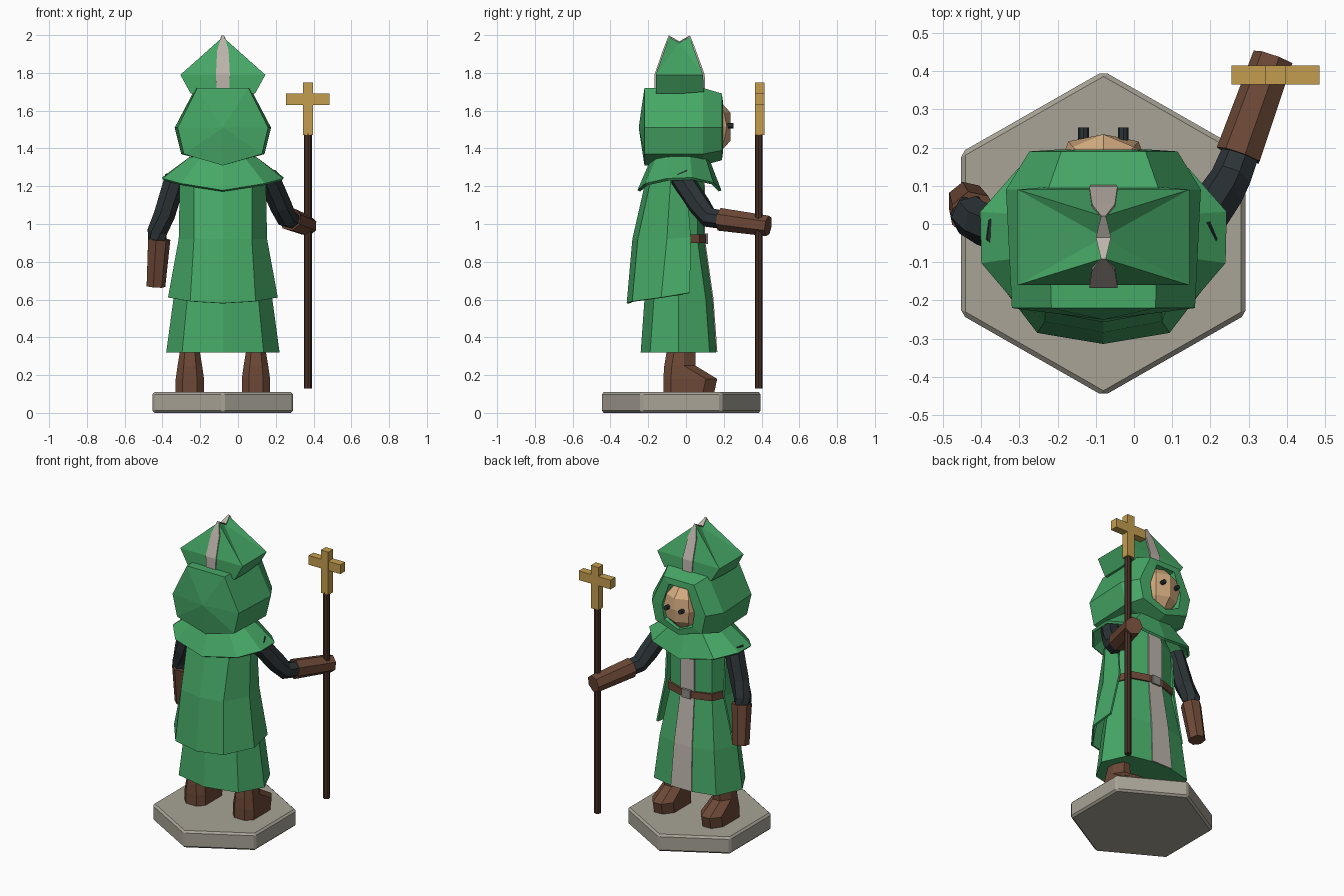
import bpy, bmesh
from math import cos, sin, pi
from mathutils import Vector

cube = bpy.data.objects.get("Cube")
if cube:
    bpy.data.objects.remove(cube)

CX = -0.08  # body axis


def material(name, rgb):
    lin = [((c / 255 + 0.055) / 1.055) ** 2.4 for c in rgb] + [1]
    m = bpy.data.materials.new(name)
    m.use_nodes = True
    m.diffuse_color = lin
    m.node_tree.nodes["Principled BSDF"].inputs["Base Color"].default_value = lin
    return m


green = material("green cloth", (70, 168, 102))
white = material("pale trim", (188, 180, 171))
stone = material("stone", (168, 163, 150))
leather = material("leather", (108, 72, 54))
wood = material("dark wood", (72, 48, 39))
charcoal = material("charcoal", (44, 52, 55))
gold = material("gold", (196, 158, 78))
skin = material("skin", (212, 172, 128))
steel = material("steel", (140, 138, 132))


def finish(name, bm, mat, thick=0, bevel=0):
    bmesh.ops.recalc_face_normals(bm, faces=bm.faces)
    mesh = bpy.data.meshes.new(name)
    bm.to_mesh(mesh)
    bm.free()
    mesh.materials.append(mat)
    ob = bpy.data.objects.new(name, mesh)
    bpy.context.collection.objects.link(ob)
    if thick:
        mod = ob.modifiers.new("thickness", "SOLIDIFY")
        mod.thickness, mod.offset = thick, 0
    if bevel:
        mod = ob.modifiers.new("bevel", "BEVEL")
        mod.width, mod.segments = bevel, 1
    return ob


def loft(name, rings, mat, closed=True, caps=True, **kw):
    """Skin a list of equal-length point rings."""
    bm = bmesh.new()
    rows = [[bm.verts.new(p) for p in r] for r in rings]
    n = len(rows[0])
    for a, b in zip(rows, rows[1:]):
        for i in range(n if closed else n - 1):
            j = (i + 1) % n
            bm.faces.new((a[i], a[j], b[j], b[i]))
    if closed and caps:
        bm.faces.new(rows[0])
        bm.faces.new(rows[-1])
    return finish(name, bm, mat, **kw)


def mirror(half):
    """Complete a half outline that runs from the front to the back."""
    other = [(2 * CX - p[0], *p[1:]) for p in half if abs(p[0] - CX) > 1e-4]
    return half + other[::-1]


def limb(name, pts, radii, mat, sides=7):
    pts = [Vector(p) for p in pts]
    rings = []
    for i, p in enumerate(pts):
        d = pts[min(i + 1, len(pts) - 1)] - pts[max(i - 1, 0)]
        q = d.to_track_quat("Z", "Y")
        rings.append([p + q @ Vector((cos(2 * pi * k / sides), sin(2 * pi * k / sides), 0)) * radii[i]
                      for k in range(sides)])
    return loft(name, rings, mat)


def box(name, loc, size, mat):
    bm = bmesh.new()
    bmesh.ops.create_cube(bm, size=1)
    for v in bm.verts:
        v.co = Vector(loc) + v.co * Vector(size)
    return finish(name, bm, mat)


def ribbon(name, path, mat):
    """Thin strip from (half width, y, z) stations."""
    return loft(name, [[(CX - w, y, z), (CX + w, y, z)] for w, y, z in path], mat,
                closed=False, thick=0.008)


# Hexagonal plinth
hexagon = [(CX + 0.43 * sin(k * pi / 3), -0.025 + 0.425 * cos(k * pi / 3)) for k in range(6)]
loft("plinth", [[(x, y, z) for x, y in hexagon] for z in (0, 0.11)], stone, bevel=0.012)


# Boots
def boot(name, x):
    rings = []
    for z, w, back, toe in ((0.11, .075, -.12, .15), (0.18, .075, -.12, .165),
                            (0.25, .065, -.115, .05), (0.34, .05, -.10, .05)):
        half = [(.4, toe), (1, toe - .06), (1, back + .04), (.5, back)]
        rings.append([(x + w * a, y, z) for a, y in half] + [(x - w * a, y, z) for a, y in half[::-1]])
    loft(name, rings, leather)


boot("boot_a", CX - 0.175)
boot("boot_b", CX + 0.175)


# Robe with a nearly flat front, pale centre strip and belt
def robe_ring(z, w, front, back, grow=0):
    mid = (front + back) / 2
    w, front, back = w + grow, front + grow, back - grow
    return mirror([(CX + w * .25, front, z), (CX + w * .75, front - .035, z), (CX + w, mid, z),
                   (CX + w * .72, back + .05, z), (CX, back, z)])


loft("robe", [robe_ring(0.32, .30, .16, -.24), robe_ring(0.60, .262, .14, -.22),
              robe_ring(0.92, .20, .095, -.20), robe_ring(1.20, .20, .095, -.17),
              robe_ring(1.33, .13, .07, -.14)], green)
ribbon("robe_strip", [(.075, .162, .322), (.065, .142, .60), (.05, .097, .92),
                      (.05, .097, 1.20), (.035, .072, 1.33)], white)
loft("belt", [robe_ring(z, .20, .095, -.20, .012) for z in (.90, .945)], leather)
box("buckle", (CX, .108, .922), (.06, .016, .055), steel)


# Cape hanging open over the back
def cape_ring(half):
    return [(CX - x, y, z) for x, y, z in half[:0:-1]] + [(CX + x, y, z) for x, y, z in half]


loft("cape", [cape_ring([(0, -.308, .58), (.17, -.28, .59), (.285, -.13, .61), (.275, .02, .635)]),
              cape_ring([(0, -.278, .92), (.15, -.25, .92), (.228, -.10, .92), (.21, .025, .93)]),
              cape_ring([(0, -.205, 1.24), (.15, -.18, 1.24), (.222, -.08, 1.24), (.21, .0, 1.24)])],
     green, closed=False, thick=0.012)

# Shoulder collar, dipping at front and back
outer = [(0, .18, 1.175), (.22, .14, 1.215), (.318, .03, 1.24), (.315, -.10, 1.235),
         (.22, -.21, 1.21), (0, -.25, 1.175)]
inner = [(0, .12, 1.33), (.11, .10, 1.34), (.17, .02, 1.35), (.17, -.08, 1.35),
         (.11, -.15, 1.35), (0, -.175, 1.35)]
loft("collar", [mirror([(CX + x, y, z) for x, y, z in r]) for r in (outer, inner)],
     green, caps=False, thick=0.016)

# Hood: seven-sided tube, pointed behind and open around the face
outline = [(0, -.2), (.22, -.14), (.255, 0), (.145, .21), (-.145, .21), (-.255, 0), (-.22, -.14)]
sections = [(-.25, .01, .01), (-.22, .94, 1), (.09, 1, 1), (.19, .76, .86), (.195, .46, .68), (.10, .42, .6)]
loft("hood", [[(CX + x * sx, y, 1.51 + z * sz) for x, z in outline] for y, sx, sz in sections], green)

# Face and eyes
bm = bmesh.new()
bmesh.ops.create_uvsphere(bm, u_segments=8, v_segments=6, radius=1)
for v in bm.verts:
    x, y, z = v.co
    v.co = (CX + x * .13, min(.11 + y * .15, .235), 1.515 + z * .15)
finish("face", bm, skin)
for s in (-1, 1):
    x = CX + s * .052
    limb("eye", [(x, .215, 1.52), (x, .252, 1.52)], (.014, .014), charcoal, 8)

# Mitre with twin peaks and a notch between
bm = bmesh.new()
low = [bm.verts.new((CX + x, y, z)) for x, y, z in
       ((-.17, -.16, 1.69), (.17, -.16, 1.69), (.17, -.035, 1.69),
        (.17, .095, 1.70), (-.17, .095, 1.70), (-.17, -.035, 1.69))]
rim = [bm.verts.new((CX + x, y, 1.79)) for x, y in
       ((-.225, -.16), (.225, -.16), (.225, -.035), (.225, .09), (-.225, .09), (-.225, -.035))]
back, notch, front = [bm.verts.new((CX, y, z)) for y, z in ((-.09, 1.99), (-.035, 1.96), (.02, 1.99))]
for i in range(6):
    j = (i + 1) % 6
    bm.faces.new((low[i], low[j], rim[j], rim[i]))
bm.faces.new(low)
for tri in ((0, 1, back), (1, 2, notch), (2, 3, notch), (3, 4, front), (4, 5, notch), (5, 0, notch)):
    bm.faces.new((rim[tri[0]], rim[tri[1]], tri[2]))
for a, b in ((1, back), (0, back), (3, front), (4, front)):
    bm.faces.new((rim[a], notch, b))
finish("mitre", bm, green)
ribbon("mitre_strip", [(.033, -.163, 1.71), (.037, -.163, 1.79), (.03, -.118, 1.92), (.006, -.09, 1.995),
                       (.02, -.035, 1.963), (.006, .02, 1.995), (.03, .048, 1.92), (.037, .095, 1.79),
                       (.033, .098, 1.71)], white)

# Arms: dark sleeves and leather gauntlets
limb("free_sleeve", [(-.33, -.02, 1.25), (-.39, .0, 1.05), (-.425, .02, .96), (-.43, .03, .89)],
     (.06, .058, .055, .05), charcoal)
limb("free_gauntlet", [(-.42, .025, .92), (-.437, .06, .67)], (.062, .052), leather)
limb("staff_sleeve", [(.16, -.03, 1.25), (.225, .07, 1.10), (.255, .12, 1.035), (.29, .21, 1.02)],
     (.06, .06, .055, .05), charcoal)
limb("staff_gauntlet", [(.275, .18, 1.025), (.366, .435, .99)], (.062, .056), leather)

# Staff with cross head
limb("staff", [(.37, .385, .13), (.37, .385, 1.48)], (.021, .021), wood, 8)
box("cross_post", (.37, .39, 1.61), (.054, .05, .28), gold)
box("cross_bar", (.37, .39, 1.66), (.23, .049, .06), gold)
